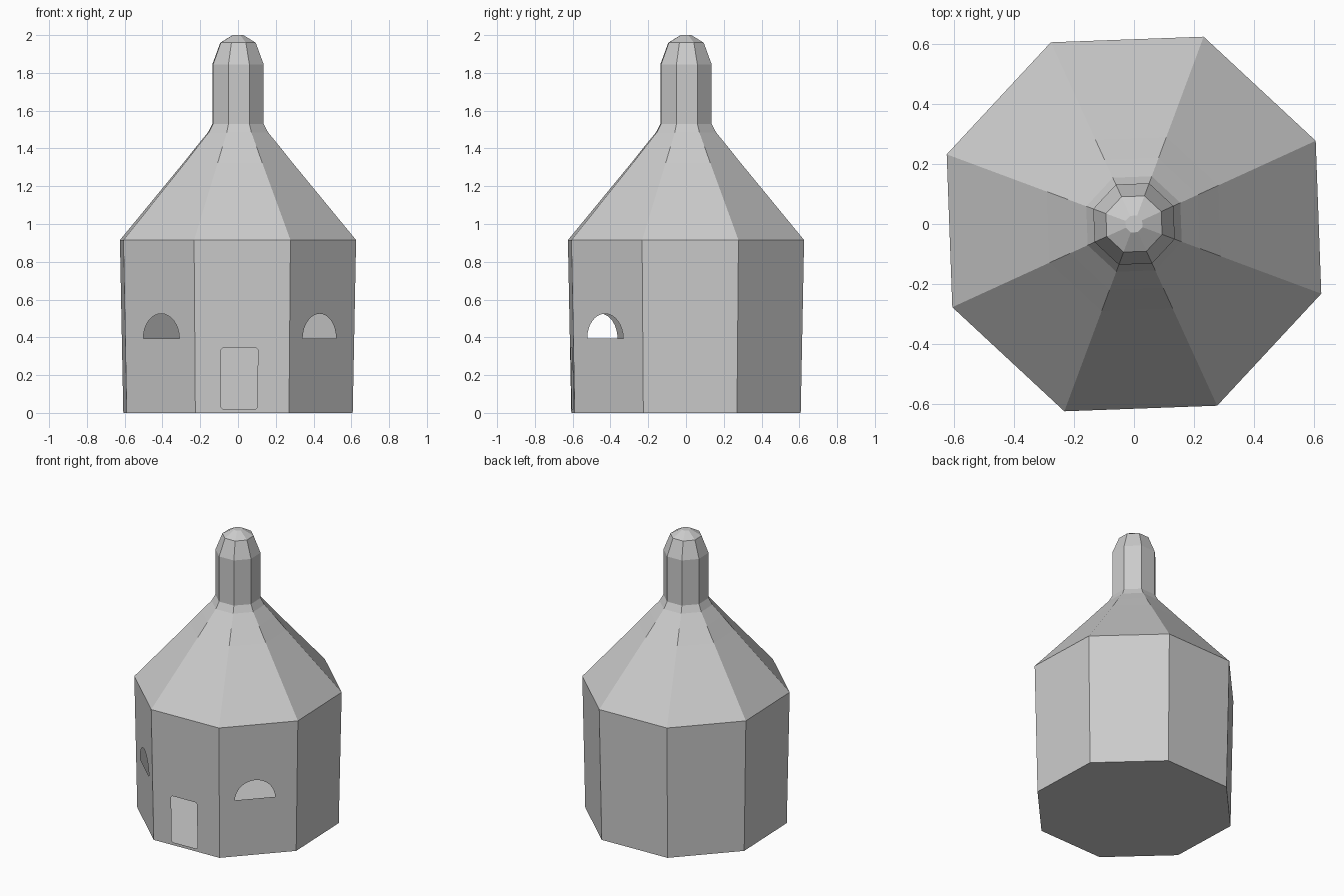
import bpy, bmesh
from math import sin, cos, pi, radians
from mathutils import Vector

if "Cube" in bpy.data.objects:
    bpy.data.objects.remove(bpy.data.objects["Cube"])

SIDES = 8
TURN = radians(24.6)            # angle of the first corner
WALL_H = 0.915
R_BASE, R_EAVE = 0.648, 0.667


def corner(k, r, z):
    a = TURN + k * 2 * pi / SIDES
    return Vector((r * cos(a), r * sin(a), z))


def finish(name, bm):
    # flat-shaded object with outward normals
    for f in bm.faces:
        f.normal_update()
        out = f.calc_center_median() - Vector((0, 0, 0.5))
        if f.normal.dot(out) < 0:
            f.normal_flip()
    mesh = bpy.data.meshes.new(name)
    bm.to_mesh(mesh)
    bm.free()
    obj = bpy.data.objects.new(name, mesh)
    bpy.context.collection.objects.link(obj)


def loft(name, profile, cap_top=False):
    # stack of octagonal rings from (radius, height) pairs
    bm = bmesh.new()
    rings = [[bm.verts.new(corner(k, r, z)) for k in range(SIDES)] for r, z in profile]
    for a, b in zip(rings, rings[1:]):
        for k in range(SIDES):
            n = (k + 1) % SIDES
            bm.faces.new((a[k], a[n], b[n], b[k]))
    if cap_top:
        bm.faces.new(rings[-1])
    finish(name, bm)


def wall(name, k, opening=None):
    # one wall panel; opening is an outline of (sideways offset, height)
    bm = bmesh.new()
    outer = [corner(k, R_BASE, 0), corner(k + 1, R_BASE, 0),
             corner(k + 1, R_EAVE, WALL_H), corner(k, R_EAVE, WALL_H)]
    if not opening:
        bm.faces.new([bm.verts.new(p) for p in outer])
    else:
        along = (outer[1] - outer[0]).normalized()
        low, high = (outer[0] + outer[1]) / 2, (outer[2] + outer[3]) / 2
        hole = [low.lerp(high, z / WALL_H) + along * u for u, z in opening]
        for loop in (outer, hole):
            vs = [bm.verts.new(p) for p in loop]
            for i, v in enumerate(vs):
                bm.edges.new((v, vs[(i + 1) % len(vs)]))
        normal = along.cross(high - low).normalized()
        bmesh.ops.triangle_fill(bm, use_beauty=True, edges=bm.edges[:], normal=normal)
    finish(name, bm)


def arch(u, z, r, n=16):
    return [(u + r * cos(pi * i / n), z + r * sin(pi * i / n)) for i in range(n + 1)]


def doorway(u, w, z0, z1, c=0.01):
    a, b = u - w / 2, u + w / 2
    return [(a + c, z0), (b - c, z0), (b, z0 + c), (b, z1 - c),
            (b - c, z1), (a + c, z1), (a, z1 - c), (a, z0 + c)]


# walls: arched windows either side of the front doorway
openings = {4: ("left_window_wall", arch(0.01, 0.395, 0.13)),
            5: ("door_wall", doorway(-0.015, 0.195, 0.02, 0.345)),
            6: ("right_window_wall", arch(-0.02, 0.395, 0.13))}
for k in range(SIDES):
    wall(*((openings[k][0], k, openings[k][1]) if k in openings else (f"wall_{k}", k)))

# floor
bm = bmesh.new()
bm.faces.new([bm.verts.new(corner(k, R_BASE, 0)) for k in range(SIDES)])
finish("floor", bm)

# flared roof
loft("roof", [(R_EAVE, WALL_H), (0.31, 1.322), (0.235, 1.41), (0.17, 1.485), (0.145, 1.53)])

# chimney with domed cap
loft("chimney", [(0.145, 1.53), (0.145, 1.845), (0.1, 1.96), (0.03, 2.0)], cap_top=True)
